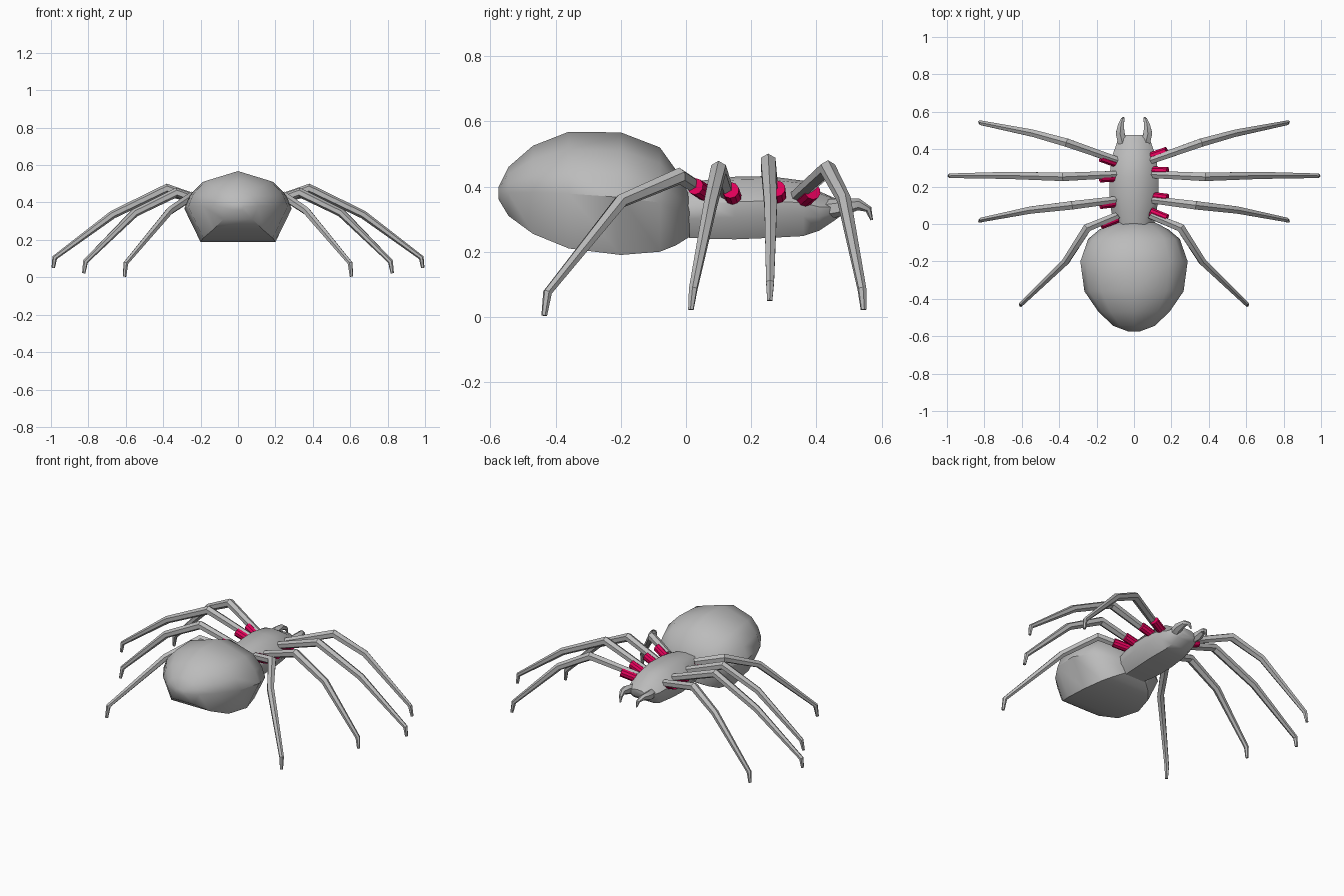
import bpy, bmesh, math
from mathutils import Vector

if "Cube" in bpy.data.objects:
    bpy.data.objects.remove(bpy.data.objects["Cube"])


def material(name, rgb):
    m = bpy.data.materials.new(name)
    m.diffuse_color = (*rgb, 1)
    m.use_nodes = True
    m.node_tree.nodes["Principled BSDF"].inputs["Base Color"].default_value = m.diffuse_color
    return m


GREY = material("body grey", (0.5, 0.5, 0.5))
RED = material("hip red", (0.75, 0.0, 0.1))


def skin(name, rings, mat, angle=35):
    """Join a list of equal-sized point rings into one closed, smooth-shaded skin."""
    bm = bmesh.new()
    loops = [[bm.verts.new(p) for p in ring] for ring in rings]
    n = len(loops[0])
    for a, b in zip(loops, loops[1:]):
        for i in range(n):
            j = (i + 1) % n
            bm.faces.new((a[i], a[j], b[j], b[i]))
    bm.faces.new(loops[0])
    bm.faces.new(loops[-1])
    bmesh.ops.recalc_face_normals(bm, faces=bm.faces)
    mesh = bpy.data.meshes.new(name)
    bm.to_mesh(mesh)
    bm.free()
    mesh.materials.append(mat)
    ob = bpy.data.objects.new(name, mesh)
    bpy.context.collection.objects.link(ob)
    bpy.ops.object.select_all(action='DESELECT')
    ob.select_set(True)
    bpy.context.view_layer.objects.active = ob
    bpy.ops.object.shade_smooth_by_angle(angle=math.radians(angle))
    return ob


def body(name, stations, half):
    """Loft a half section along y; stations are (y, half width, bottom, top)."""
    section = half + [(-x, f) for x, f in reversed(half) if x > 0]
    rings = [[(x * w, y, zb + f * (zt - zb)) for x, f in section]
             for y, w, zb, zt in stations]
    return skin(name, rings, GREY, 45)


def tube(name, path, radii, mat, sides=6):
    """Sweep a polygon along a path that lies in a roughly vertical plane."""
    pts = [Vector(p) for p in path]
    run = pts[-1] - pts[0]
    side = Vector((-run.y, run.x, 0)).normalized()
    rings = []
    for i, (p, r) in enumerate(zip(pts, radii)):
        t = Vector()
        if i > 0:
            t += (p - pts[i - 1]).normalized()
        if i < len(pts) - 1:
            t += (pts[i + 1] - p).normalized()
        up = t.cross(side).normalized()
        angles = [2 * math.pi * k / sides for k in range(sides)]
        rings.append([p + r * (math.cos(a) * up + math.sin(a) * side) for a in angles])
    return skin(name, rings, mat)


# Abdomen: broad, with a flat underside
body("abdomen", [
    (-0.575, 0.03, 0.36, 0.40), (-0.545, 0.11, 0.31, 0.46), (-0.47, 0.19, 0.255, 0.525),
    (-0.36, 0.265, 0.21, 0.568), (-0.20, 0.287, 0.19, 0.566), (-0.08, 0.245, 0.20, 0.52),
    (-0.03, 0.185, 0.22, 0.45), (0.01, 0.11, 0.245, 0.40)],
    [(0, 1), (0.66, 0.85), (0.9, 0.66), (1, 0.47), (0.7, 0)])

# Front body, narrowing to the head
body("thorax", [
    (-0.03, 0.10, 0.245, 0.40), (0.06, 0.12, 0.24, 0.42), (0.15, 0.132, 0.238, 0.43),
    (0.25, 0.132, 0.242, 0.432), (0.36, 0.118, 0.248, 0.418), (0.41, 0.10, 0.265, 0.385),
    (0.455, 0.085, 0.295, 0.365), (0.475, 0.055, 0.31, 0.355)],
    [(0, 1), (0.55, 0.95), (1, 0.6), (0.97, 0.35), (0.6, 0)])

# Leg paths: hip, knee, shin joint, ankle, foot
LEGS = {
    "front": [(0.09, 0.34, 0.37), (0.36, 0.435, 0.455), (0.54, 0.485, 0.36),
              (0.815, 0.54, 0.085), (0.825, 0.545, 0.022)],
    "second": [(0.09, 0.265, 0.375), (0.38, 0.252, 0.475), (0.67, 0.26, 0.335),
               (0.98, 0.258, 0.105), (0.988, 0.257, 0.05)],
    "third": [(0.09, 0.13, 0.37), (0.33, 0.10, 0.453), (0.55, 0.075, 0.345),
              (0.815, 0.022, 0.085), (0.825, 0.015, 0.022)],
    "rear": [(0.09, 0.045, 0.39), (0.25, -0.02, 0.432), (0.365, -0.20, 0.355),
             (0.60, -0.425, 0.075), (0.606, -0.435, 0.004)],
}
RADII = [0.022, 0.026, 0.022, 0.014, 0.009]

for side, s in (("right", 1), ("left", -1)):
    for leg, path in LEGS.items():
        pts = [Vector((s * x, y, z)) for x, y, z in path]
        tube(f"{side}_{leg}_leg", pts, RADII, GREY)
        # Short red hip barrels, sitting ahead of the right legs and behind the left ones
        d = (pts[1] - pts[0]).normalized()
        shift = Vector((0, 0.018 if s > 0 else -0.014, -0.012))
        tube(f"{side}_{leg}_hip", [pts[0] + shift, pts[0] + shift + 0.095 * d],
             [0.026, 0.026], RED, 10)

    # Curved fang, hooking inward and down
    fang = [(0.06, 0.43, 0.33), (0.074, 0.485, 0.338), (0.07, 0.53, 0.345),
            (0.06, 0.56, 0.33), (0.056, 0.57, 0.297)]
    tube(f"{side}_fang", [(s * x, y, z) for x, y, z in fang],
         [0.03, 0.027, 0.018, 0.011, 0.004], GREY)
